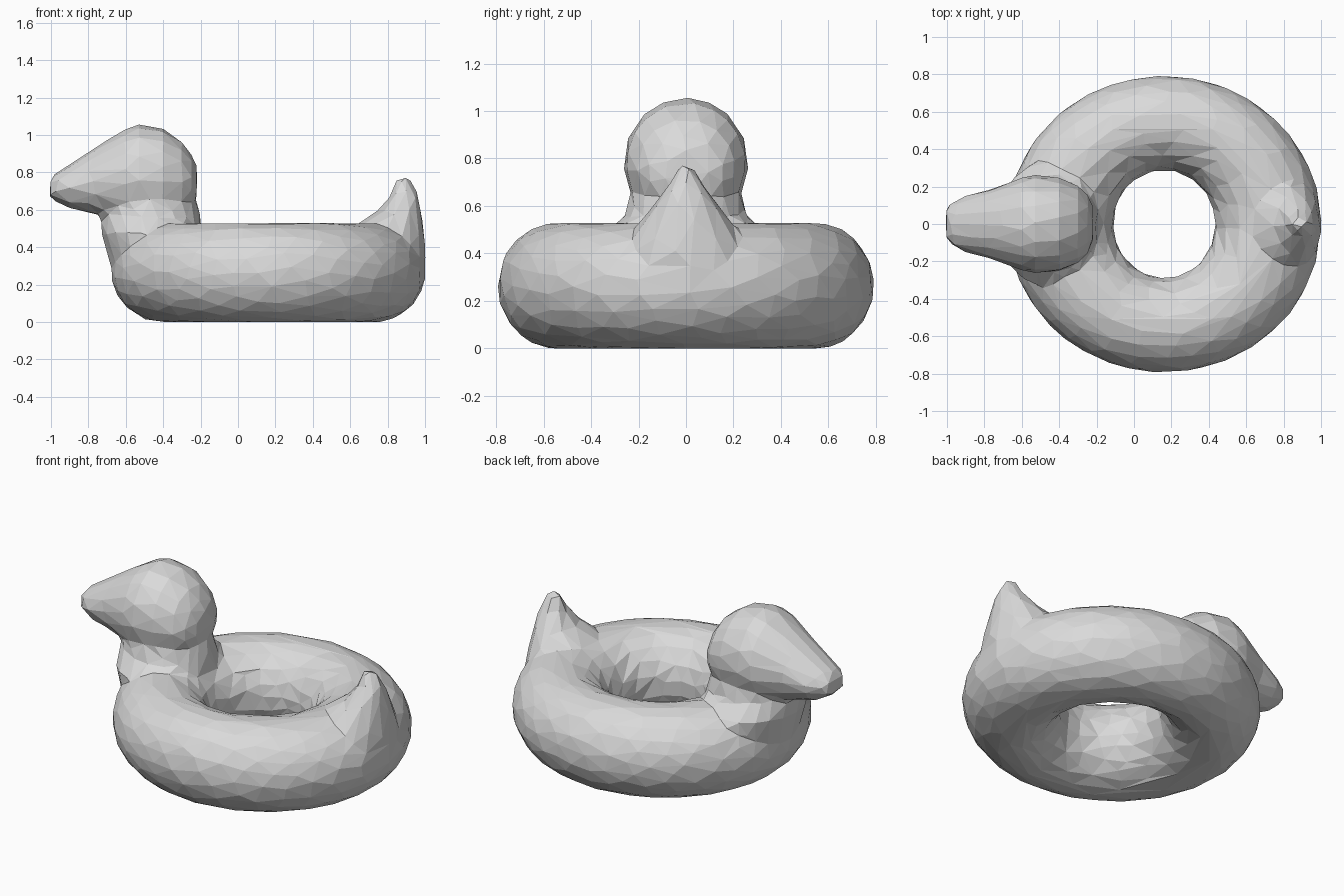
import bpy
import bmesh
from math import sin, cos, tau

cube = bpy.data.objects.get("Cube")
if cube:
    bpy.data.objects.remove(cube)

bm = bmesh.new()


def skin(rings, closed=False):
    """Join rings of points with quads; cap the ends unless closed."""
    loops = [[bm.verts.new(p) for p in ring] for ring in rings]
    n = len(loops[0])
    pairs = list(zip(loops, loops[1:]))
    if closed:
        pairs.append((loops[-1], loops[0]))
    else:
        bm.faces.new(loops[0][::-1])
        bm.faces.new(loops[-1])
    for a, b in pairs:
        for i in range(n):
            j = (i + 1) % n
            bm.faces.new((a[i], a[j], b[j], b[i]))


def angles(n):
    return [tau * i / n for i in range(n)]


def upright(sections):
    """Loft of ellipses (z, centre x, radius x, radius y)."""
    skin([[(c + rx * cos(t), ry * sin(t), z) for t in angles(32)]
          for z, c, rx, ry in sections])


def lengthwise(sections):
    """Loft of ellipses (x, centre z, radius y, radius z)."""
    skin([[(x, ry * cos(t), c + rz * sin(t)) for t in angles(32)]
          for x, c, ry, rz in sections])


# Inflatable ring, slightly longer than wide
skin([[(0.162 + (0.555 + 0.283 * cos(t)) * cos(u),
        (0.54 + 0.252 * cos(t)) * sin(u),
        0.264 + 0.265 * sin(t))
       for t in angles(40)] for u in angles(80)], closed=True)

# Neck and breast, flaring into the ring
upright([(0.22, -0.43, 0.23, 0.26), (0.38, -0.445, 0.257, 0.33),
         (0.48, -0.46, 0.27, 0.335), (0.53, -0.465, 0.268, 0.285),
         (0.58, -0.467, 0.262, 0.245), (0.65, -0.475, 0.25, 0.235),
         (0.75, -0.48, 0.24, 0.24)])

# Head tapering into the beak
lengthwise([(-1.005, 0.715, 0.085, 0.05), (-0.97, 0.72, 0.115, 0.077),
            (-0.9, 0.725, 0.15, 0.117), (-0.8, 0.745, 0.175, 0.162),
            (-0.7, 0.765, 0.21, 0.207), (-0.6, 0.78, 0.25, 0.252),
            (-0.53, 0.787, 0.262, 0.268), (-0.4, 0.78, 0.25, 0.254),
            (-0.3, 0.76, 0.205, 0.205), (-0.25, 0.75, 0.16, 0.145),
            (-0.22, 0.745, 0.09, 0.08)])

# Pointed tail
upright([(0.25, 0.80, 0.19, 0.28), (0.35, 0.81, 0.192, 0.28),
         (0.45, 0.815, 0.183, 0.24), (0.52, 0.81, 0.18, 0.20),
         (0.60, 0.868, 0.11, 0.138), (0.68, 0.89, 0.072, 0.078),
         (0.77, 0.885, 0.032, 0.025)])

bmesh.ops.recalc_face_normals(bm, faces=bm.faces)
mesh = bpy.data.meshes.new("duck_float")
bm.to_mesh(mesh)
bm.free()
duck = bpy.data.objects.new("duck_float", mesh)
bpy.context.collection.objects.link(duck)

# Fuse the parts into one skin, then reduce it to irregular facets
fuse = duck.modifiers.new("fuse", 'REMESH')
fuse.mode = 'VOXEL'
fuse.voxel_size = 0.025
facets = duck.modifiers.new("facets", 'DECIMATE')
facets.ratio = 0.038

# Plain grey
grey = bpy.data.materials.new("light_grey")
grey.use_nodes = True
colour = (0.7, 0.7, 0.7, 1)
grey.diffuse_color = colour
grey.node_tree.nodes["Principled BSDF"].inputs["Base Color"].default_value = colour
mesh.materials.append(grey)
